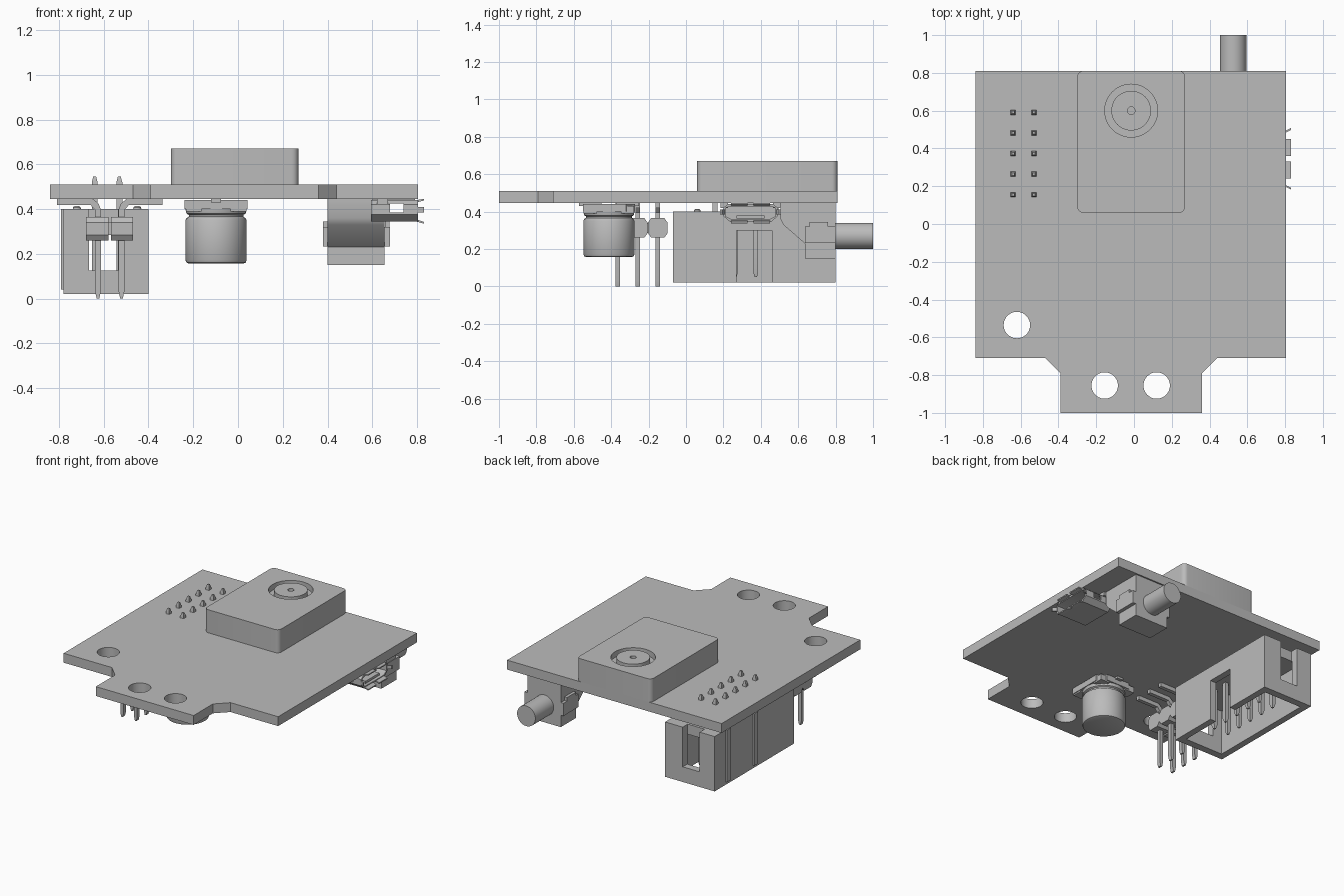
import bpy, bmesh, math
from mathutils import Vector, Matrix

cube = bpy.data.objects.get("Cube")
if cube:
    bpy.data.objects.remove(cube)

grey = bpy.data.materials.new("plain_grey")
grey.use_nodes = True
GREY = (0.5, 0.5, 0.5, 1)
grey.diffuse_color = GREY
grey.node_tree.nodes["Principled BSDF"].inputs["Base Color"].default_value = GREY
parts = []


def finish(name, bm):
    bmesh.ops.recalc_face_normals(bm, faces=bm.faces)
    mesh = bpy.data.meshes.new(name)
    bm.to_mesh(mesh)
    bm.free()
    mesh.materials.append(grey)
    ob = bpy.data.objects.new(name, mesh)
    bpy.context.collection.objects.link(ob)
    parts.append(ob)
    return ob


def loft(name, rings):
    """Closed solid through rings of equal length."""
    bm = bmesh.new()
    vs = [[bm.verts.new(p) for p in r] for r in rings]
    n = len(vs[0])
    for a, b in zip(vs, vs[1:]):
        for i in range(n):
            j = (i + 1) % n
            bm.faces.new((a[i], a[j], b[j], b[i]))
    bm.faces.new(vs[0])
    bm.faces.new(vs[-1])
    return finish(name, bm)


def prism(name, pts, axis, lo, hi):
    """Extrude a 2D outline along an axis."""
    def place(p, h):
        c = list(p)
        c.insert("xyz".index(axis), h)
        return c
    return loft(name, [[place(p, h) for p in pts] for h in (lo, hi)])


def box(name, x0, x1, y0, y1, z0, z1):
    return prism(name, [(x0, y0), (x1, y0), (x1, y1), (x0, y1)], "z", z0, z1)


def circle(cx, cy, r, n=48):
    return [(cx + r * math.cos(t * math.tau / n), cy + r * math.sin(t * math.tau / n)) for t in range(n)]


def turned(name, cx, cy, profile):
    """Stack of circles given as (radius, height)."""
    return loft(name, [[(x, y, z) for x, y in circle(cx, cy, r)] for r, z in profile])


def pin(name, x, y, z0, z1, w=0.013, tip=0.025):
    """Square pin with tapered ends."""
    def ring(s, z):
        return [(x + a * s, y + b * s, z) for a, b in ((-1, -1), (1, -1), (1, 1), (-1, 1))]
    return loft(name, [ring(w * 0.5, z0), ring(w, z0 + tip), ring(w, z1 - tip), ring(w * 0.5, z1)])


def cut(ob, *cutters):
    for c in cutters:
        m = ob.modifiers.new("cut", "BOOLEAN")
        m.operation, m.solver, m.object = "DIFFERENCE", "EXACT", c
        bpy.context.view_layer.objects.active = ob
        bpy.ops.object.modifier_apply(modifier=m.name)
        parts.remove(c)
        bpy.data.objects.remove(c)
    return ob


def round_edges(ob, width, axis=None, segments=5):
    """Bevel edges, optionally only those along one axis."""
    bm = bmesh.new()
    bm.from_mesh(ob.data)
    edges = [e for e in bm.edges if axis is None or
             abs((e.verts[0].co - e.verts[1].co).normalized()["xyz".index(axis)]) > 0.99]
    bmesh.ops.bevel(bm, geom=edges, offset=width, segments=segments, profile=0.5, affect="EDGES")
    bm.to_mesh(ob.data)
    bm.free()
    return ob


# Circuit board with end tab and mounting holes
outline = [(-0.84, 0.81), (-0.84, -0.71), (-0.47, -0.71), (-0.39, -0.79), (-0.39, -1), (0.36, -1),
           (0.36, -0.79), (0.44, -0.71), (0.805, -0.71), (0.805, 0.81)]
board = prism("board", outline, "z", 0.445, 0.51)
for x, y in ((-0.62, -0.535), (-0.155, -0.855), (0.12, -0.855)):
    cut(board, prism("hole", circle(x, y, 0.07), "z", 0.4, 0.6))

# Raised housing with ring groove and centre hole
housing = round_edges(box("top_housing", -0.30, 0.27, 0.06, 0.81, 0.51, 0.67), 0.03, "z")
groove = cut(turned("groove", -0.015, 0.60, [(0.14, 0.63), (0.14, 0.7)]),
             turned("groove_core", -0.015, 0.60, [(0.105, 0.6), (0.105, 0.72)]))
cut(housing, groove, turned("centre_hole", -0.015, 0.60, [(0.02, 0.63), (0.02, 0.7)]))

# Open box header: cavity, end notches, key slot
header = box("box_header", -0.78, -0.40, -0.07, 0.80, 0.02, 0.40)
cut(header, box("cavity", -0.735, -0.445, -0.02, 0.75, 0, 0.33),
    box("front_notch", -0.665, -0.535, -0.1, -0.015, 0.125, 0.45),
    box("back_notch", -0.665, -0.535, 0.745, 0.9, 0.125, 0.45),
    box("key_slot", -0.46, -0.35, 0.27, 0.46, 0, 0.30))
for y in (0.36, 0.66):
    box("header_rib", -0.79, -0.775, y - 0.02, y + 0.02, 0.04, 0.40)
for x in (-0.72, -0.45):
    for y in (0.06, 0.67):
        turned("header_foot", x, y, [(0.02, 0.39), (0.017, 0.408), (0.008, 0.415)])
for x in (-0.64, -0.53):
    for i in range(5):
        pin("header_pin", x, 0.155 + i * 0.109, 0.05, 0.545)

# Surface-mount pin strip: two rows of bent leads in a plastic body
for i in range(3):
    y = -0.365 + i * 0.107
    chamfered = [(y - 0.053, 0.285), (y - 0.035, 0.26), (y + 0.035, 0.26), (y + 0.053, 0.285),
                 (y + 0.053, 0.34), (y + 0.035, 0.365), (y - 0.035, 0.365), (y - 0.053, 0.34)]
    for s in (-1, 1):
        mid = -0.573 + s * 0.055
        prism("strip_body", chamfered, "x", mid - 0.05, mid + 0.05)
        lead = [(0.04, 0.03), (0.047, 0), (0.058, 0), (0.065, 0.03), (0.065, 0.395), (0.085, 0.418),
                (0.235, 0.418), (0.235, 0.445), (0.075, 0.445), (0.05, 0.425), (0.04, 0.40)]
        prism("strip_lead", [(-0.573 + s * a, z) for a, z in lead], "y", y - 0.013, y + 0.013)
box("strip_bridge", -0.64, -0.506, -0.41, -0.105, 0.285, 0.34)

# Can capacitor with chamfered base
turned("capacitor_can", -0.098, -0.412, [(0.122, 0.157), (0.132, 0.161), (0.137, 0.172), (0.137, 0.35),
       (0.132, 0.36), (0.122, 0.366), (0.122, 0.374), (0.132, 0.38), (0.136, 0.395), (0.136, 0.41)])
base = [(-0.14, -0.14), (0.09, -0.14), (0.14, -0.09), (0.14, 0.09), (0.09, 0.14), (-0.14, 0.14)]
prism("capacitor_base", [(-0.098 + b, -0.412 + a) for a, b in base], "z", 0.40, 0.44)
for sx in (-1, 1):
    for sy in (-1, 1):
        x, y = -0.098 + sx * 0.1, -0.412 + sy * 0.1
        box("base_corner", x - 0.035, x + 0.035, y - 0.035, y + 0.035, 0.39, 0.43)
for s in (-1, 1):
    y = -0.412 + s * 0.1
    box("capacitor_lead", -0.12, -0.076, y - 0.06, y + 0.06, 0.43, 0.445)

# Round-nosed jack at the back
body = [(0.80, 0.15), (0.635, 0.15), (0.635, 0.23), (0.52, 0.33), (0.505, 0.36), (0.505, 0.445), (0.80, 0.445)]
prism("jack_body", body, "x", 0.40, 0.655)
box("jack_collar", 0.38, 0.68, 0.635, 0.80, 0.232, 0.32)
for x in (0.39, 0.667):
    box("jack_clip", x - 0.01, x + 0.01, 0.66, 0.76, 0.32, 0.345)
prism("jack_barrel", circle(0.525, 0.27, 0.07), "y", 0.79, 1.0)


# Small socket on the side: hollow shell with side windows and flared lips
def socket_profile(t):
    half = [(0.11 - t, 0.345 + t), (0.145 - t, 0.375), (0.145 - t, 0.42), (0.12 - t, 0.44 - t)]
    return [(0.345 + a, z) for a, z in half] + [(0.345 - a, z) for a, z in reversed(half)]


shell = prism("socket_shell", socket_profile(0), "x", 0.595, 0.805)
cut(shell, prism("mouth", socket_profile(0.012), "x", 0.615, 0.9),
    box("window", 0.68, 0.74, 0.1, 0.6, 0.385, 0.425))
box("socket_tongue", 0.605, 0.79, 0.27, 0.42, 0.362, 0.378)
for s in (-1, 1):
    side = [(0.795, s * 0.135), (0.80, s * 0.147), (0.83, s * 0.162), (0.83, s * 0.152)]
    prism("side_lip", [(x, 0.345 + y) for x, y in side], "z", 0.385, 0.41)
    for z, d in ((0.435, 0.008), (0.35, -0.010)):
        y = 0.345 + s * 0.06
        lip = [(0.795, z - 0.005), (0.83, z + d - 0.005), (0.83, z + d + 0.003), (0.795, z + 0.005)]
        prism("flat_lip", lip, "y", y - 0.045, y + 0.045)
    box("socket_foot", 0.62, 0.67, 0.345 + s * 0.14 - 0.02, 0.345 + s * 0.14 + 0.02, 0.42, 0.445)
box("socket_pad", 0.60, 0.79, 0.24, 0.45, 0.435, 0.447)

# Smooth round surfaces, keep sharp edges
bpy.ops.object.select_all(action="DESELECT")
for ob in parts:
    ob.select_set(True)
bpy.context.view_layer.objects.active = board
bpy.ops.object.shade_smooth_by_angle(angle=math.radians(30))
